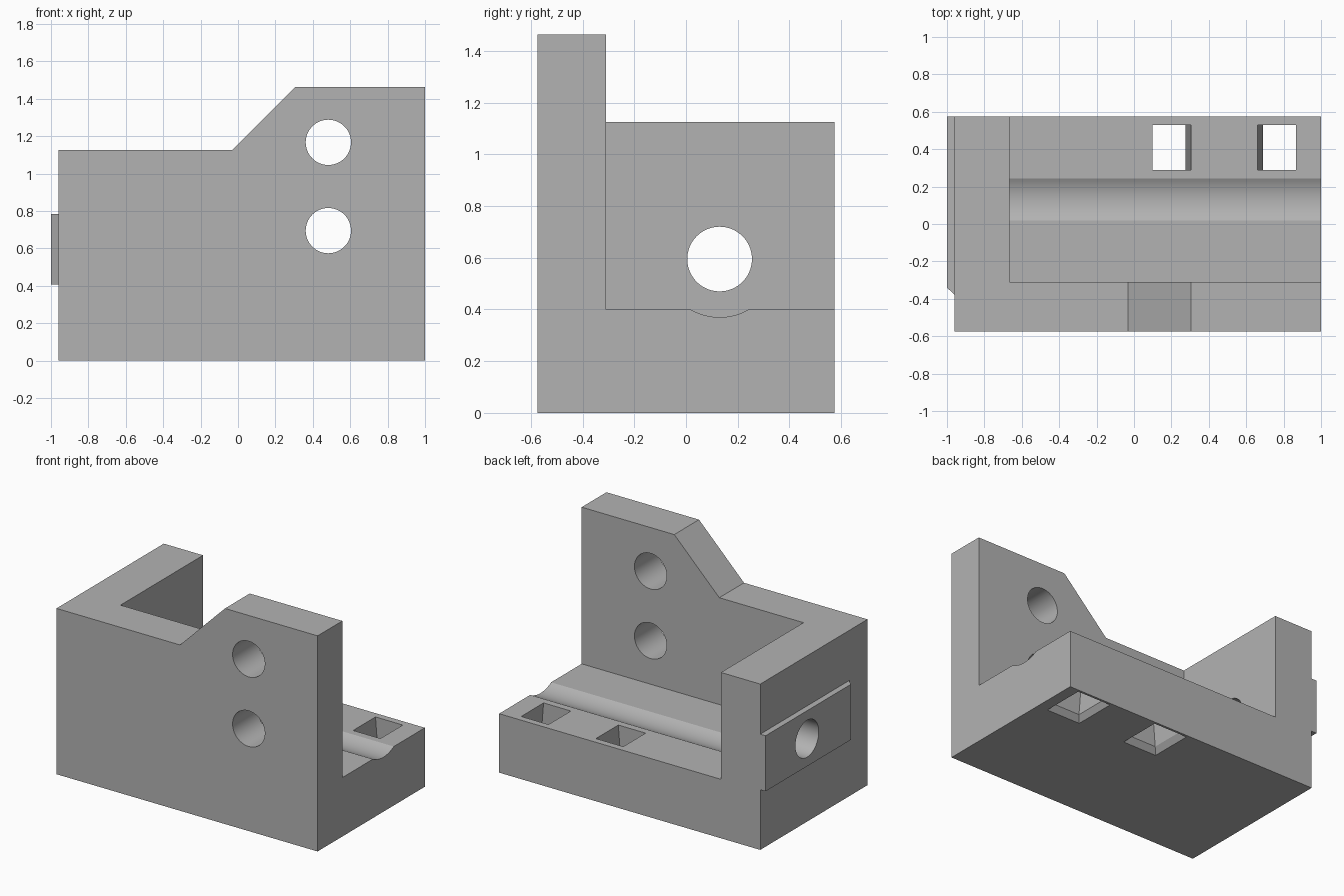
import bpy, bmesh, math
from mathutils import Matrix, Vector

if "Cube" in bpy.data.objects:
    bpy.data.objects.remove(bpy.data.objects["Cube"], do_unlink=True)

grey = bpy.data.materials.new("plain grey")
grey.use_nodes = True
GREY = (0.45, 0.45, 0.45, 1)
grey.diffuse_color = GREY
grey.node_tree.nodes["Principled BSDF"].inputs["Base Color"].default_value = GREY


def finish(name, bm):
    bmesh.ops.recalc_face_normals(bm, faces=bm.faces)
    mesh = bpy.data.meshes.new(name)
    bm.to_mesh(mesh)
    bm.free()
    mesh.materials.append(grey)
    obj = bpy.data.objects.new(name, mesh)
    bpy.context.collection.objects.link(obj)
    return obj


def prism(name, outline, shift):
    """Extrude a closed outline of 3D points along a vector."""
    bm = bmesh.new()
    face = bm.faces.new([bm.verts.new(p) for p in outline])
    extruded = bmesh.ops.extrude_face_region(bm, geom=[face])
    verts = [g for g in extruded["geom"] if isinstance(g, bmesh.types.BMVert)]
    bmesh.ops.translate(bm, verts=verts, vec=shift)
    return finish(name, bm)


def cylinder(name, radius, start, end):
    start, end = Vector(start), Vector(end)
    axis = end - start
    turn = axis.to_track_quat("Z", "Y").to_matrix().to_4x4()
    bm = bmesh.new()
    bmesh.ops.create_cone(bm, cap_ends=True, segments=96, radius1=radius, radius2=radius,
                          depth=axis.length, matrix=Matrix.Translation((start + end) / 2) @ turn)
    return finish(name, bm)


def loft(name, sections):
    """Bridge rectangles given as (x0, x1, y0, y1, z)."""
    bm = bmesh.new()
    rings = [[bm.verts.new(p) for p in ((a, c, z), (b, c, z), (b, d, z), (a, d, z))]
             for a, b, c, d, z in sections]
    for low, high in zip(rings, rings[1:]):
        for i in range(4):
            j = (i + 1) % 4
            bm.faces.new((low[i], low[j], high[j], high[i]))
    bm.faces.new(rings[0])
    bm.faces.new(rings[-1])
    return finish(name, bm)


def combine(target, tool, operation):
    mod = target.modifiers.new(tool.name, "BOOLEAN")
    mod.operation, mod.object, mod.solver = operation, tool, "EXACT"
    tool.hide_render = True
    bpy.ops.object.select_all(action="DESELECT")
    target.select_set(True)
    bpy.context.view_layer.objects.active = target
    bpy.ops.object.modifier_apply(modifier=mod.name)
    bpy.data.objects.remove(tool, do_unlink=True)


LEFT, RIGHT, DEPTH = -0.96, 1.0, 0.575
FLOOR, SHELF, TOP = 0.4, 1.125, 1.463
WALL_X, WALL_Y = -0.665, -0.31
BORE_Y, BORE_Z = 0.13, 0.595
HOLE_X = 0.483

# Block with the stepped front outline, then the open pocket behind the front wall
outline = [(LEFT, 0), (RIGHT, 0), (RIGHT, TOP), (0.305, TOP), (-0.033, SHELF), (LEFT, SHELF)]
body = prism("bracket_body", [(x, -DEPTH, z) for x, z in outline], (0, 2 * DEPTH, 0))
combine(body, loft("pocket", [(WALL_X, 2, WALL_Y, 1, FLOOR), (WALL_X, 2, WALL_Y, 1, 2)]), "DIFFERENCE")

# Raised rib on the side wall with one chamfered end
rib_plan = [(LEFT + 0.02, DEPTH), (-1, DEPTH), (-1, -0.34), (LEFT, -0.378), (LEFT + 0.02, -0.378)]
combine(body, prism("side_rib", [(x, y, 0.408) for x, y in rib_plan], (0, 0, 0.377)), "UNION")

# Side bore and the shallow groove that continues its line along the floor
combine(body, cylinder("side_bore", 0.125, (-1.2, BORE_Y, BORE_Z), (-0.5, BORE_Y, BORE_Z)), "DIFFERENCE")
combine(body, cylinder("floor_groove", 0.225, (WALL_X, BORE_Y, BORE_Z), (1.2, BORE_Y, BORE_Z)), "DIFFERENCE")

# Two bolt holes through the front wall
for z in (0.695, 1.167):
    combine(body, cylinder("bolt_hole", 0.121, (HOLE_X, -0.8, z), (HOLE_X, -0.2, z)), "DIFFERENCE")

# Mirrored slanted slots, flared where they leave the underside
slot = [(0.18, 0.44, 0.26, 0.56, -0.001), (0.207, 0.412, 0.29, 0.53, 0.04),
        (0.178, 0.383, 0.29, 0.53, FLOOR), (0.178, 0.383, 0.29, 0.53, FLOOR + 0.1)]
for side in (-1, 1):
    sections = [(HOLE_X + side * a, HOLE_X + side * b, c, d, z) for a, b, c, d, z in slot]
    combine(body, loft("slot", sections), "DIFFERENCE")

bpy.ops.object.shade_smooth_by_angle(angle=math.radians(25))
